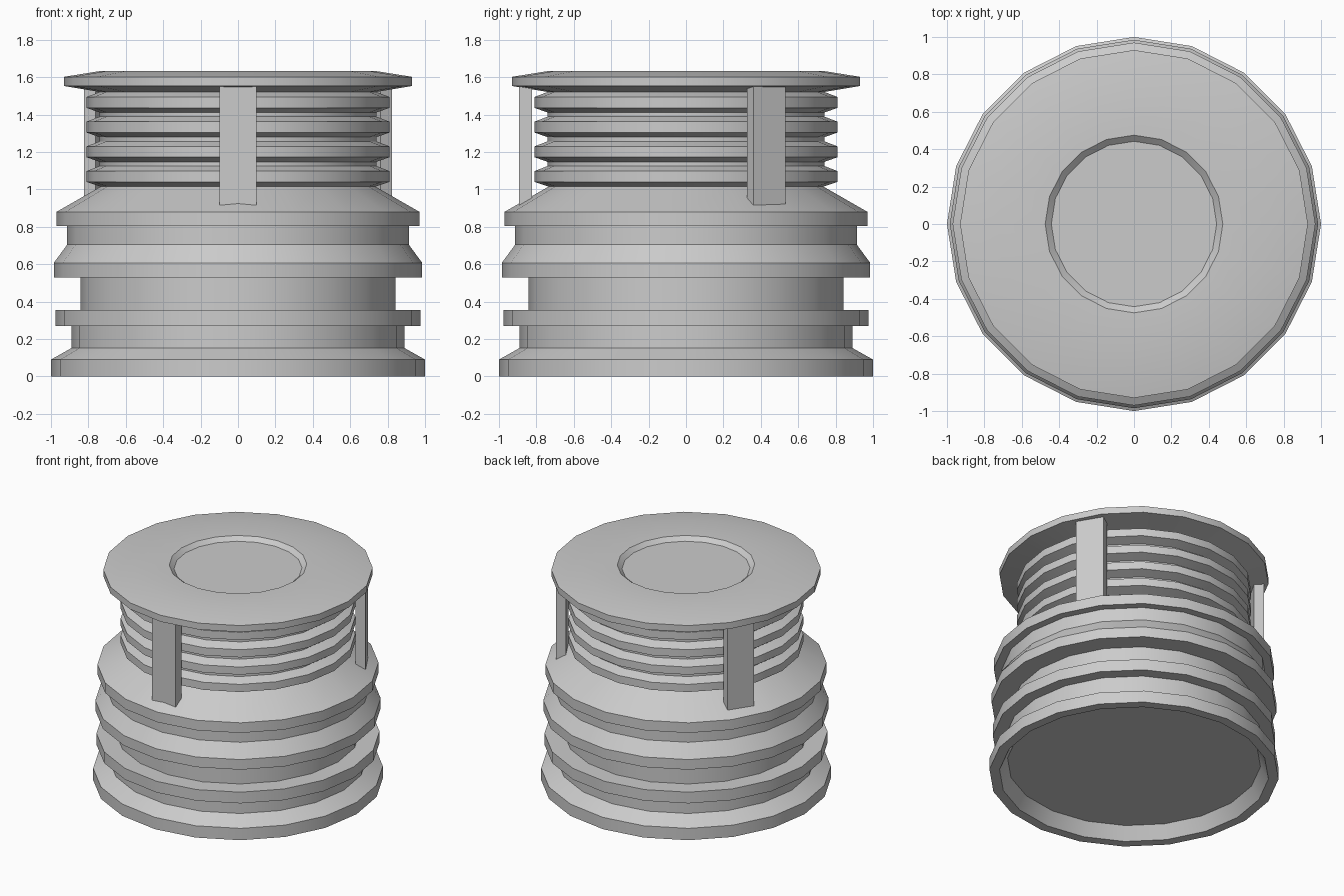
import bpy, bmesh
from math import cos, sin, pi, radians
from mathutils import Matrix, Vector

if "Cube" in bpy.data.objects:
    bpy.data.objects.remove(bpy.data.objects["Cube"])

SIDES = 20


def finish(name, bm):
    me = bpy.data.meshes.new(name)
    bm.to_mesh(me)
    bm.free()
    ob = bpy.data.objects.new(name, me)
    bpy.context.collection.objects.link(ob)
    bpy.ops.object.select_all(action='DESELECT')
    ob.select_set(True)
    bpy.context.view_layer.objects.active = ob
    bpy.ops.object.shade_smooth_by_angle(angle=radians(25))
    return ob


def lathe(name, profile, cap_start=False, cap_end=False):
    """Spin (radius, z) points, listed from below outward and up, around z."""
    bm = bmesh.new()
    rings = [[bm.verts.new((r * cos(2 * pi * i / SIDES), r * sin(2 * pi * i / SIDES), z))
              for i in range(SIDES)] for r, z in profile]
    for a, b in zip(rings, rings[1:]):
        for i in range(SIDES):
            j = (i + 1) % SIDES
            bm.faces.new((a[i], a[j], b[j], b[i]))
    if cap_start:
        bm.faces.new(rings[0][::-1])
    if cap_end:
        bm.faces.new(rings[-1])
    return finish(name, bm)


# Lower body: recessed underside, flanges and sloped shoulder
lathe("body", [(0.875, 0.095), (0.93, 0), (1, 0), (1, 0.09), (0.89, 0.152),
               (0.89, 0.27), (0.977, 0.27), (0.977, 0.355), (0.843, 0.355),
               (0.843, 0.53), (0.985, 0.53), (0.985, 0.607), (0.913, 0.705),
               (0.913, 0.803), (0.97, 0.803), (0.97, 0.88), (0.735, 1.015)],
      cap_start=True)

# Ribbed neck: four bevelled rings
neck = [(0.735, 1.015)]
for k in range(4):
    z = 1.04 + 0.132 * k
    neck += [(0.81, z), (0.81, z + 0.058), (0.74, z + 0.085)]
    if k < 3:
        neck.append((0.74, z + 0.107))
lathe("ribbed_neck", neck)

# Top cap: sloped underside, shallow crown and round recess
lathe("top_cap", [(0.74, 1.521), (0.93, 1.553), (0.93, 1.602), (0.73, 1.634),
                  (0.475, 1.634), (0.442, 1.605)], cap_end=True)

# Three upright straps around the neck
for n, ang in enumerate((-90, 30, 150)):
    bm = bmesh.new()
    bmesh.ops.create_cube(bm, size=1)
    bmesh.ops.scale(bm, vec=Vector((0.07, 0.2, 0.67)), verts=bm.verts)
    bmesh.ops.translate(bm, vec=Vector((0.858, 0, 1.215)), verts=bm.verts)
    bmesh.ops.rotate(bm, cent=(0, 0, 0), matrix=Matrix.Rotation(radians(ang), 3, 'Z'),
                     verts=bm.verts)
    finish(f"strap_{n + 1}", bm)
